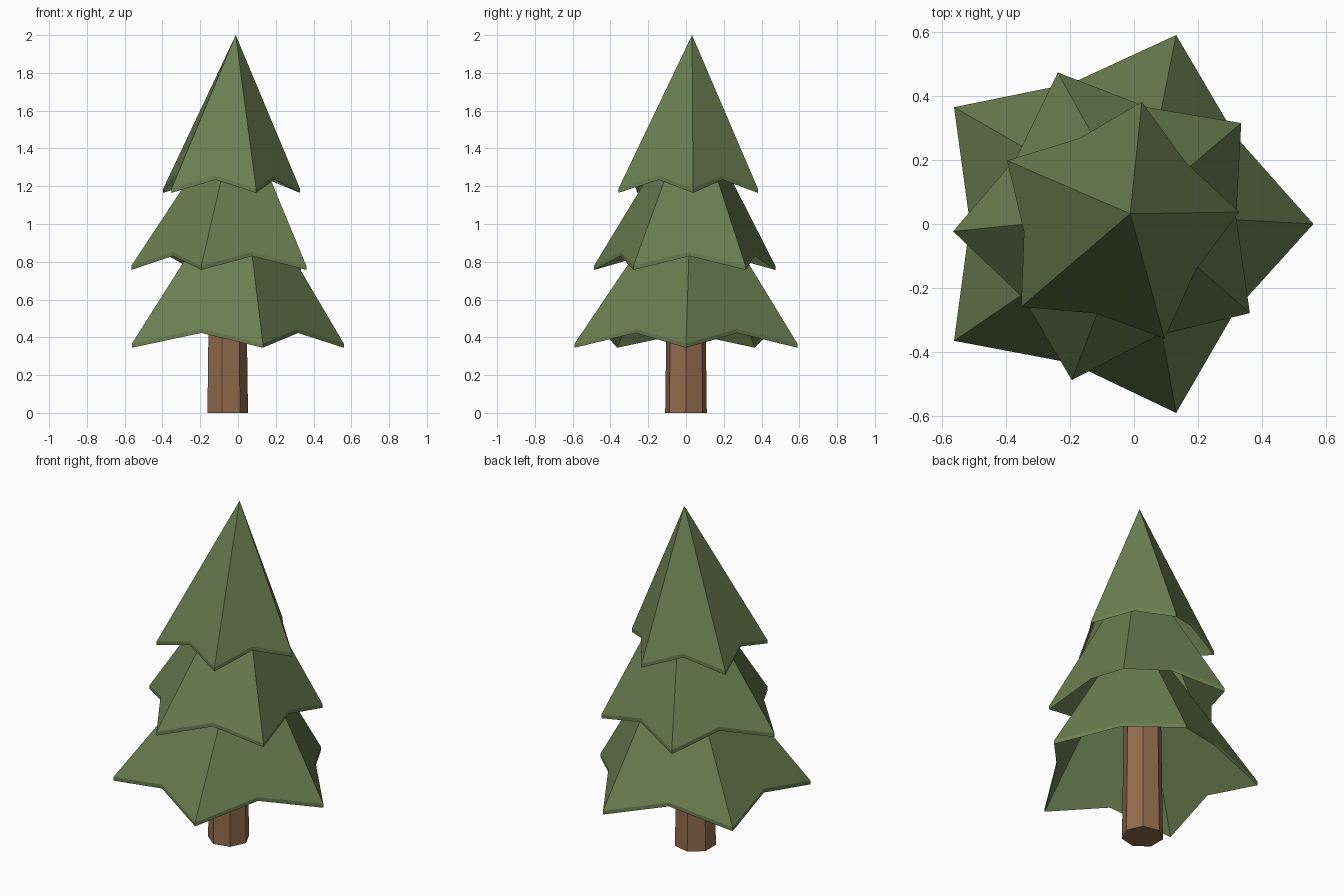
import bpy, bmesh
from math import radians, tau
from mathutils import Matrix, Vector

cube = bpy.data.objects.get("Cube")
if cube:
    bpy.data.objects.remove(cube, do_unlink=True)


def make_material(name, color):
    mat = bpy.data.materials.new(name)
    mat.use_nodes = True
    mat.diffuse_color = color
    mat.node_tree.nodes["Principled BSDF"].inputs["Base Color"].default_value = color
    return mat


def make_object(name, bm, mat):
    bmesh.ops.recalc_face_normals(bm, faces=bm.faces)
    mesh = bpy.data.meshes.new(name)
    bm.to_mesh(mesh)
    bm.free()
    mesh.materials.append(mat)
    obj = bpy.data.objects.new(name, mesh)
    bpy.context.collection.objects.link(obj)
    return obj


green = make_material("pine green", (0.144, 0.209, 0.080, 1))
brown = make_material("bark brown", (0.290, 0.150, 0.075, 1))

CENTRE = Vector((-0.06, 0, 0))
POINTS = 5
THICKNESS = 0.022
NOTCH = 0.085  # how far each notch runs up its face towards the apex


def foliage_tier(name, radius, rim_z, turn, apex):
    """Hollow five-sided cone with a notch cut in the middle of each lower edge."""
    apex = Vector(apex)
    step = tau / POINTS
    tips = [CENTRE + Matrix.Rotation(radians(turn) + i * step, 3, "Z") @ Vector((radius, 0, 0))
            + Vector((0, 0, rim_z)) for i in range(POINTS)]
    rim = []
    for i, tip in enumerate(tips):
        middle = (tip + tips[(i + 1) % POINTS]) / 2
        rim += [tip, middle.lerp(apex, NOTCH)]

    bm = bmesh.new()
    drop = Vector((0, 0, THICKNESS))
    outer, inner = [[bm.verts.new(p - d) for p in rim] for d in (Vector(), drop)]
    outer_top, inner_top = bm.verts.new(apex), bm.verts.new(apex - drop)
    count = len(rim)
    for i in range(count):
        j = (i + 1) % count
        bm.faces.new((outer[i], outer[j], outer_top))
        bm.faces.new((inner[j], inner[i], inner_top))
        bm.faces.new((outer[j], outer[i], inner[i], inner[j]))
    return make_object(name, bm, green)


# Three leaning tiers of foliage
foliage_tier("lower_foliage", 0.62, 0.367, 0, (0.02, 0.03, 1.285))
foliage_tier("middle_foliage", 0.505, 0.779, 38.6, (0.005, 0.035, 1.64))
foliage_tier("upper_foliage", 0.39, 1.187, 5.5, (-0.012, 0.032, 2.0))

# Seven-sided trunk, slightly tapered
trunk_height = 0.8
bm = bmesh.new()
bmesh.ops.create_cone(bm, cap_ends=True, segments=7, radius1=0.113, radius2=0.102,
                      depth=trunk_height)
vertex_angle = max(bm.verts, key=lambda v: v.co.x).co.to_2d().angle_signed(Vector((1, 0)))
bmesh.ops.rotate(bm, verts=bm.verts, matrix=Matrix.Rotation(-vertex_angle, 3, "Z"))
# Put one corner on the +x side
if abs(max(v.co.x for v in bm.verts) - 0.113) > 0.001:
    bmesh.ops.rotate(bm, verts=bm.verts, matrix=Matrix.Rotation(2 * vertex_angle, 3, "Z"))
bmesh.ops.translate(bm, verts=bm.verts, vec=CENTRE + Vector((0, 0, trunk_height / 2)))
make_object("trunk", bm, brown)
